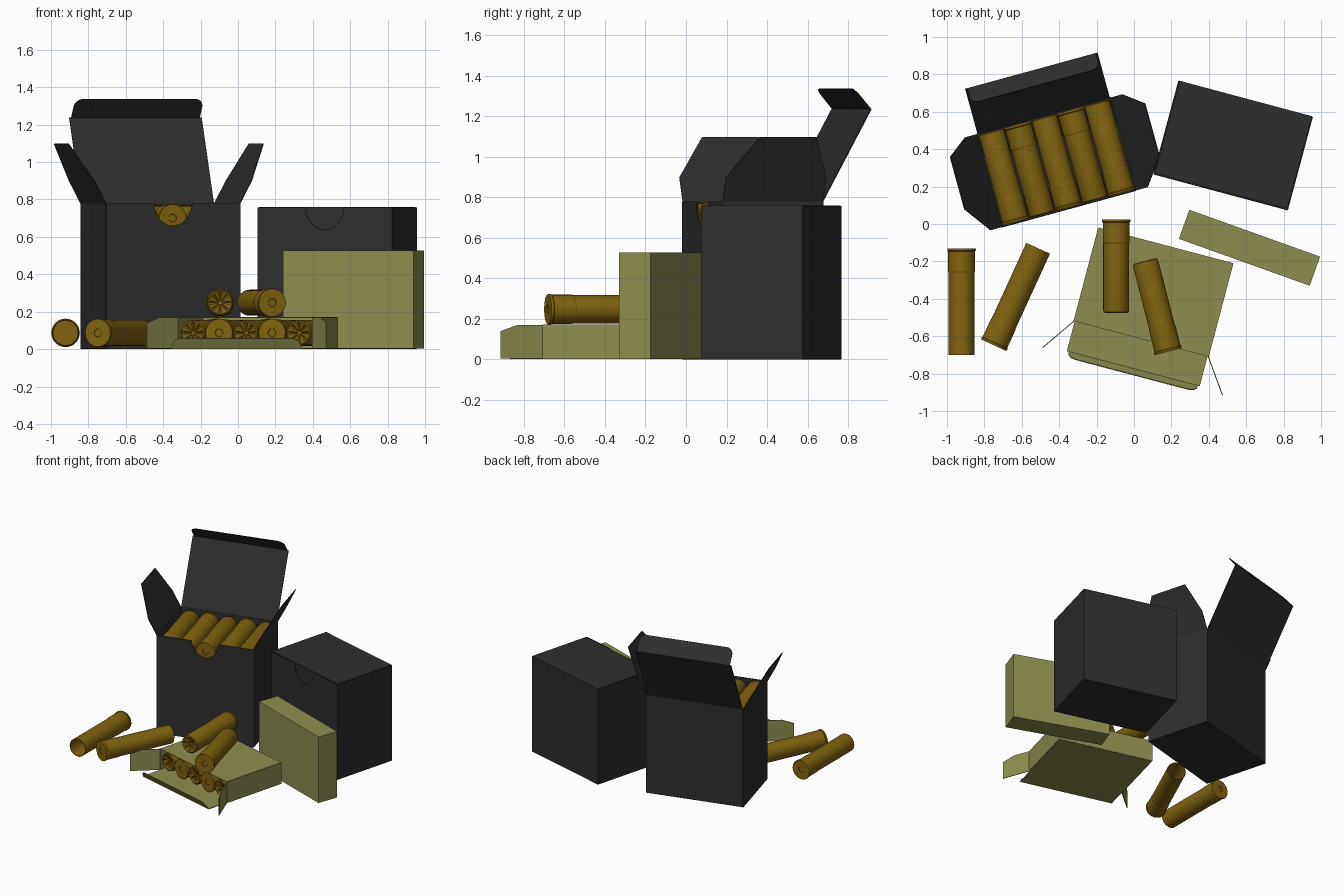
import bpy, bmesh
from math import sin, cos, pi, radians, atan2
from mathutils import Vector, Matrix

if "Cube" in bpy.data.objects:
    bpy.data.objects.remove(bpy.data.objects["Cube"])


def material(name, rgb):
    m = bpy.data.materials.new(name)
    m.diffuse_color = (*rgb, 1)
    m.use_nodes = True
    m.node_tree.nodes["Principled BSDF"].inputs["Base Color"].default_value = m.diffuse_color
    return m


BLACK = material("black_card", (0.027, 0.027, 0.027))
GREEN = material("green_card", (0.27, 0.27, 0.08))
BRASS = material("shell_ochre", (0.22, 0.125, 0.005))


def finish(name, me, mat, matrix):
    if not me.materials:
        me.materials.append(mat)
    ob = bpy.data.objects.new(name, me)
    bpy.context.collection.objects.link(ob)
    ob.matrix_world = matrix
    return ob


def place(x, y, z, deg):
    return Matrix.Translation((x, y, z)) @ Matrix.Rotation(radians(deg), 4, 'Z')


# ---------- folded card cartons ----------
def panel(bm, origin, u_axis, v_axis, pts):
    o, U, V = Vector(origin), Vector(u_axis), Vector(v_axis)
    bm.faces.new([bm.verts.new(o + U * u + V * v) for u, v in pts])


def rect(w, h):
    return [(-w / 2, 0), (w / 2, 0), (w / 2, h), (-w / 2, h)]


def rounded_tab(w, h, r):
    arc = [(w / 2 - r + r * cos(a), h - r + r * sin(a)) for a in (i * pi / 12 for i in range(7))]
    return [(-w / 2, 0), (w / 2, 0)] + arc + [(-u, v) for u, v in reversed(arc)]


def notched(w, h, r, depth):
    arc = [(r * cos(i * pi / 16), h - depth * sin(i * pi / 16)) for i in range(17)]
    return [(-w / 2, 0), (w / 2, 0), (w / 2, h)] + arc + [(-w / 2, h)]


def carton(name, mat, matrix, w, d, h, lid, lid_len, tuck, tuck_len, notch=True, flaps=None):
    """Top-opening carton, lid hinged on +y; lid and tuck are fold angles in degrees."""
    bm = bmesh.new()
    X, Y, Z = (1, 0, 0), (0, 1, 0), (0, 0, 1)
    panel(bm, (0, -d / 2, 0), X, Z, notched(w, h, 0.105, 0.12) if notch else rect(w, h))
    panel(bm, (0, d / 2, 0), X, Z, rect(w, h))
    panel(bm, (0, -d / 2, 0), X, Y, rect(w, d))
    for s in (-1, 1):
        panel(bm, (s * w / 2, 0, 0), Y, Z, rect(d, h))
    # lid and tuck tab
    lv = Vector((0, cos(radians(lid)), sin(radians(lid))))
    tv = Vector((0, cos(radians(tuck)), sin(radians(tuck))))
    hinge = Vector((0, d / 2, h))
    panel(bm, hinge, X, lv, rect(w - 0.008, lid_len))
    panel(bm, hinge + lv * lid_len, X, tv, rounded_tab(w - 0.03, tuck_len, min(0.05, tuck_len * 0.8)))
    # side dust flaps
    if flaps:
        angle, length, mid, front, back = flaps
        a = radians(angle)
        for s in (-1, 1):
            panel(bm, (s * w / 2, 0, h), Y, (s * cos(a), 0, sin(a)),
                  [(-d / 2, 0), (d / 2, 0), (d / 2, mid), (d / 2 - back, length),
                   (-d / 2 + front, length), (-d / 2, mid)])
    me = bpy.data.meshes.new(name)
    bm.to_mesh(me)
    bm.free()
    ob = finish(name, me, mat, matrix)
    sol = ob.modifiers.new("card_thickness", 'SOLIDIFY')
    sol.thickness, sol.offset = 0.005, 0


open_m = place(-0.415, 0.33, 0.003, 15.3)
carton("open_carton", BLACK, open_m, 0.742, 0.515, 0.777, 61.5, 0.52, 130, 0.13,
       flaps=(62, 0.36, 0.135, 0.145, 0.08))
carton("closed_carton", BLACK, place(0.53, 0.42, 0.003, -15), 0.74, 0.515, 0.755, 180, 0.507, 270, 0.14)

# lying inner box, opening faces forward with its lid folded onto the floor
lying_m = place(0.104, -0.365, 0, -14.8)
lay = Matrix.Translation((0, 0.257, 0.087)) @ Matrix.Rotation(pi / 2, 4, 'X') @ Matrix.Rotation(pi, 4, 'Z')
carton("lying_inner_box", GREEN, lying_m @ lay, 0.743, 0.166, 0.515, 90, 0.165, 150, 0.063,
       notch=False, flaps=(55, 0.22, 0.13, 0.03, 0.0))

# standing inner box, closed
bm = bmesh.new()
bmesh.ops.create_cube(bm, size=1, matrix=Matrix.Diagonal((0.743, 0.165, 0.525, 1)))
me = bpy.data.meshes.new("standing_inner_box")
bm.to_mesh(me)
bm.free()
finish("standing_inner_box", me, GREEN, place(0.6175, -0.127, 0.266, -19.7))


# ---------- shells: base at the origin, pointing along +y ----------
def shell_mesh(name, fired):
    n = 32
    prof = [(0.02, 0.003), (0.022, 0), (0.074, 0), (0.076, 0.004), (0.076, 0.012), (0.072, 0.016),
            (0.072, 0.125), (0.0695, 0.129)]
    if fired:
        prof += [(0.0695, 0.57), (0.065, 0.57), (0.065, 0.1)]
        folds = {}
    else:
        prof += [(0.0695, 0.485), (0.067, 0.495), (0.06, 0.5), (0.052, 0.497), (0.03, 0.488), (0.01, 0.482)]
        folds = {11: 0.008, 12: 0.01}
    end = prof[-1][1]
    bm = bmesh.new()
    rings = []
    for k, (r, y) in enumerate(prof):
        ring = []
        for i in range(n):
            a = 2 * pi * i / n
            dip = folds.get(k, 0) if i % 4 == 0 else 0
            ring.append(bm.verts.new((r * cos(a), y - dip, r * sin(a))))
        rings.append(ring)
    for a, b in zip(rings, rings[1:]):
        for i in range(n):
            j = (i + 1) % n
            bm.faces.new((a[i], b[i], b[j], a[j]))
    bm.faces.new(rings[0])
    bm.faces.new(list(reversed(rings[-1])))
    bmesh.ops.recalc_face_normals(bm, faces=bm.faces[:])
    me = bpy.data.meshes.new(name)
    bm.to_mesh(me)
    bm.free()
    me.shade_smooth()
    me.set_sharp_from_angle(angle=radians(30))
    return me


LIVE = shell_mesh("crimped_shell", False)
FIRED = shell_mesh("fired_shell", True)


def loose(name, me, base, tip, z):
    dx, dy = tip[0] - base[0], tip[1] - base[1]
    finish(name, me, BRASS, place(base[0], base[1], z, math_deg(atan2(dy, dx)) - 90))


def math_deg(a):
    return a * 180 / pi


def row(name, parent, z, base_front):
    """Five shells side by side along the carton width, alternating ends."""
    for i in range(5):
        x = (i - 2) * 0.1465
        flip = (i % 2 == 0) != base_front
        local = place(x, 0.25 if flip else -0.25, z, 180 if flip else 0)
        finish(f"{name}_{i + 1}", LIVE, BRASS, parent @ local)


# loose shells on the floor and on the lying box
loose("fired_shell_left", FIRED, (-0.922, -0.13), (-0.922, -0.70), 0.087)
loose("fired_shell_right", FIRED, (-0.75, -0.648), (-0.5125, -0.13), 0.087)
loose("loose_shell_left", LIVE, (-0.095, 0.025), (-0.095, -0.475), 0.248)
loose("loose_shell_right", LIVE, (0.183, -0.682), (0.057, -0.19), 0.248)

# packed shells
for k in range(5):
    row(f"packed_shell_row{k + 1}", open_m, 0.085 + k * 0.153, k % 2 == 0)
row("inner_box_shell", lying_m, 0.087, False)
